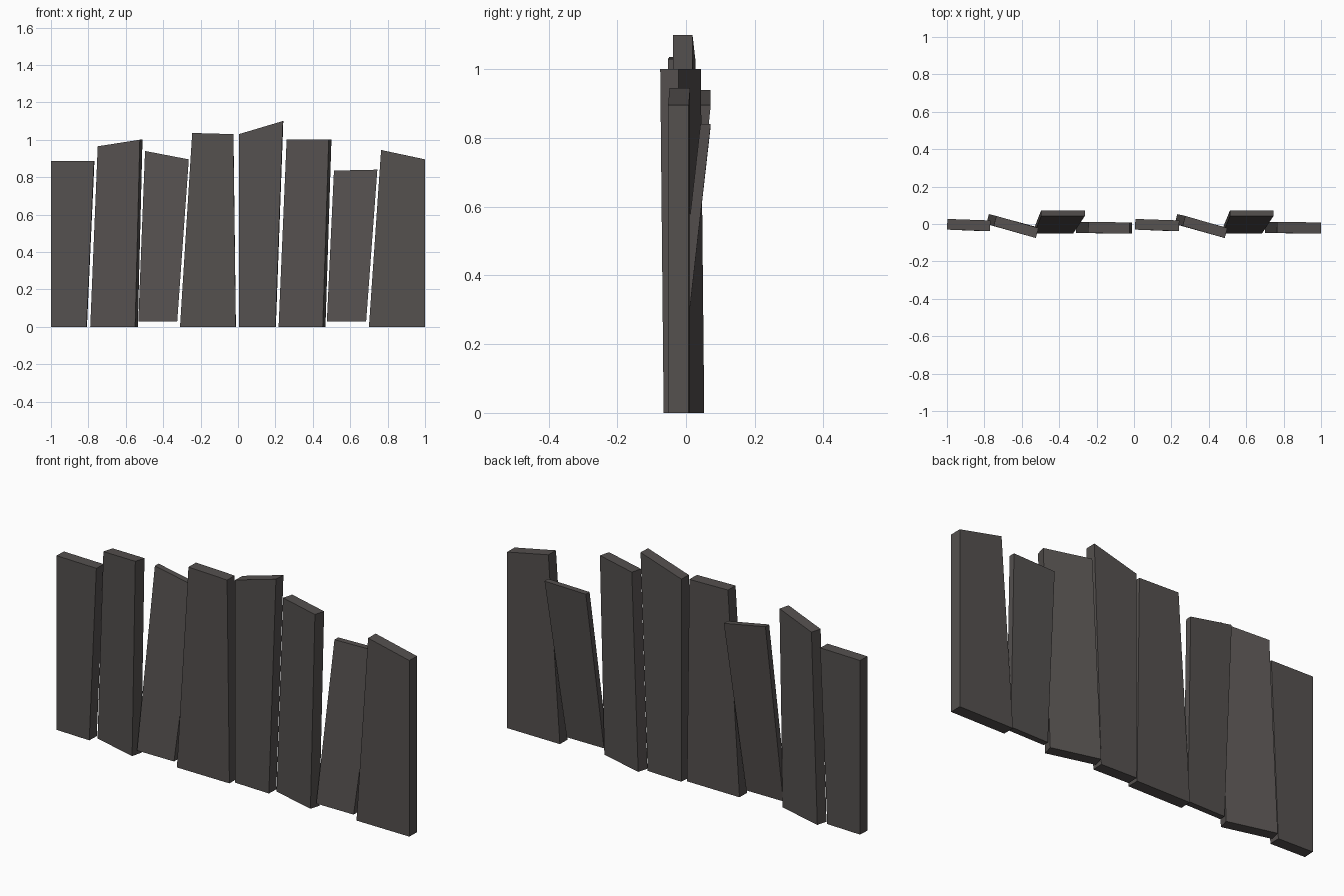
import bpy
import bmesh
from mathutils import Vector

cube = bpy.data.objects.get("Cube")
if cube:
    bpy.data.objects.remove(cube, do_unlink=True)

wood = bpy.data.materials.new("dark_weathered_wood")
wood.use_nodes = True
colour = (0.09, 0.081, 0.078, 1)
wood.diffuse_color = colour
wood.node_tree.nodes["Principled BSDF"].inputs["Base Color"].default_value = colour


def plank(name, bottom, top, heights, y_ends, depth, lean=0.0, base=0.0):
    """Extrude a four-cornered front outline backwards into a board.
    bottom, top: left and right x; heights: top z at each end;
    y_ends: front y at each end of the foot; lean: y shift at the top."""
    bm = bmesh.new()
    front = [bm.verts.new(c) for c in (
        (bottom[0], y_ends[0], base),
        (bottom[1], y_ends[1], base),
        (top[1], y_ends[1] + lean, heights[1]),
        (top[0], y_ends[0] + lean, heights[0]))]
    face = bm.faces.new(front)
    # Thickness runs square to the board's turn about the vertical
    along = Vector((bottom[1] - bottom[0], y_ends[1] - y_ends[0], 0)).normalized()
    back = bmesh.ops.extrude_face_region(bm, geom=[face])["geom"]
    moved = [v for v in back if isinstance(v, bmesh.types.BMVert)]
    bmesh.ops.translate(bm, verts=moved, vec=Vector((-along.y, along.x, 0)) * depth)
    bmesh.ops.recalc_face_normals(bm, faces=bm.faces)
    mesh = bpy.data.meshes.new(name)
    bm.to_mesh(mesh)
    bm.free()
    mesh.materials.append(wood)
    bpy.context.collection.objects.link(bpy.data.objects.new(name, mesh))


# Pairs of like boards, one in each half of the fence
STRAIGHT = dict(y_ends=(-0.03, -0.038), depth=0.057)
TURNED = dict(y_ends=(0.0, -0.065), depth=0.055, lean=-0.01)
LEANING = dict(y_ends=(-0.05, -0.05), depth=0.03, lean=0.092, base=0.027)
WIDE = dict(y_ends=(-0.048, -0.052), depth=0.06)

plank("right_straight_plank", (-1, -0.81), (-1, -0.77), (0.885, 0.885), **STRAIGHT)
plank("right_turned_plank", (-0.79, -0.55), (-0.75, -0.525), (0.965, 1.0), **TURNED)
plank("right_leaning_plank", (-0.533, -0.325), (-0.497, -0.263), (0.94, 0.895), **LEANING)
plank("right_wide_plank", (-0.31, -0.012), (-0.245, -0.025), (1.036, 1.03), **WIDE)
plank("left_straight_plank", (0.005, 0.2), (0.005, 0.24), (1.03, 1.1), **STRAIGHT)
plank("left_turned_plank", (0.217, 0.453), (0.26, 0.485), (1.0, 1.0), **TURNED)
plank("left_leaning_plank", (0.475, 0.685), (0.513, 0.745), (0.835, 0.84), **LEANING)
plank("left_wide_plank", (0.7, 1), (0.765, 1), (0.945, 0.895), **WIDE)
